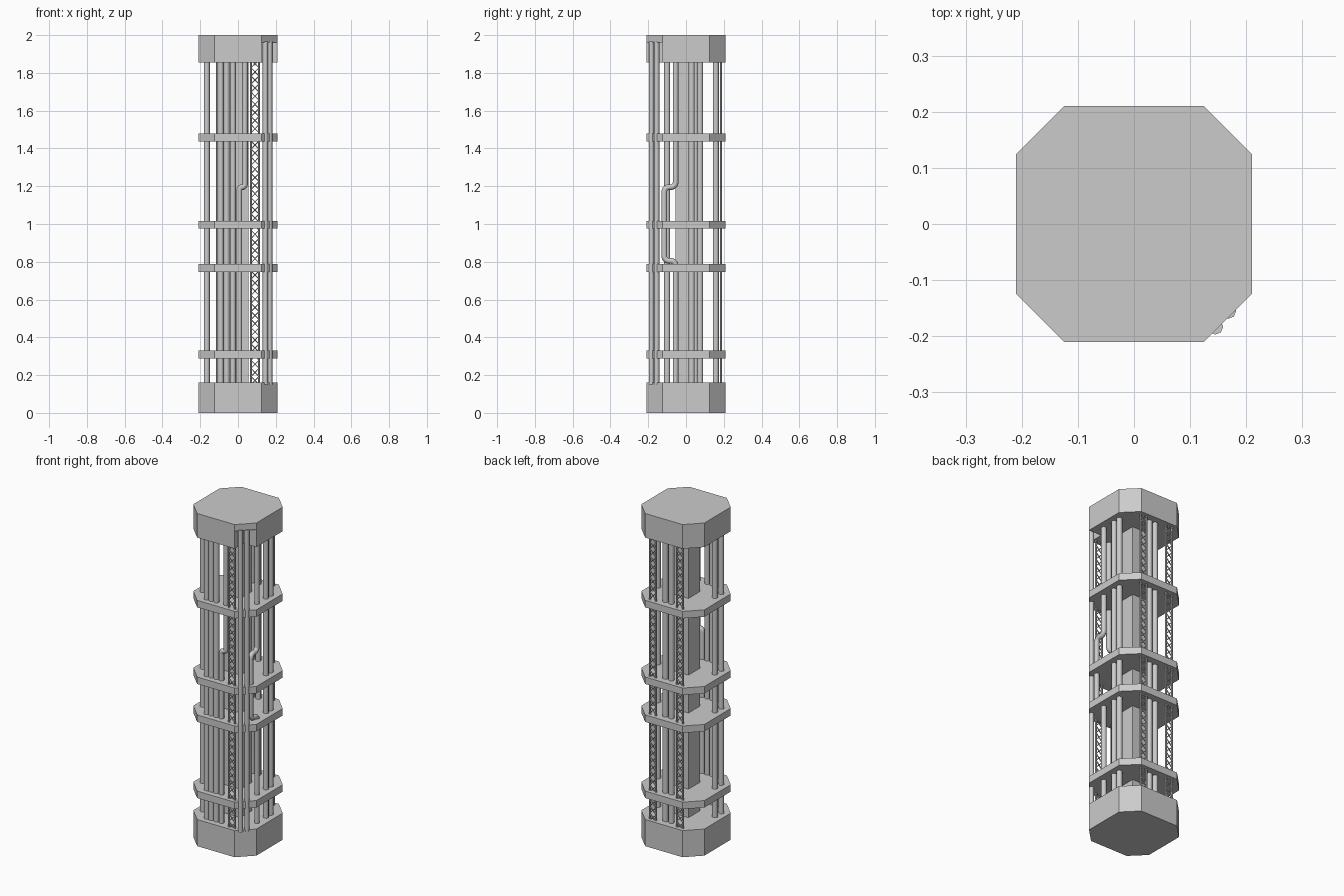
import bpy, bmesh, math
from mathutils import Vector

if "Cube" in bpy.data.objects:
    bpy.data.objects.remove(bpy.data.objects["Cube"])

H, C = 0.21, 0.125   # half width of the plates, start of the corner chamfer


def prism(name, profile, z0, z1):
    bm = bmesh.new()
    face = bm.faces.new([bm.verts.new((x, y, z0)) for x, y in profile])
    new = bmesh.ops.extrude_face_region(bm, geom=[face])["geom"]
    bmesh.ops.translate(bm, vec=(0, 0, z1 - z0),
                        verts=[v for v in new if isinstance(v, bmesh.types.BMVert)])
    bmesh.ops.recalc_face_normals(bm, faces=bm.faces)
    me = bpy.data.meshes.new(name)
    bm.to_mesh(me)
    bm.free()
    ob = bpy.data.objects.new(name, me)
    bpy.context.collection.objects.link(ob)
    return ob


def tube(name, lines, radius, sides=1):
    """Round bar along one or more polylines, turned into a mesh."""
    cu = bpy.data.curves.new(name, 'CURVE')
    cu.dimensions = '3D'
    cu.bevel_depth = radius
    cu.bevel_resolution = sides
    cu.use_fill_caps = True
    for pts in lines:
        sp = cu.splines.new('POLY')
        sp.points.add(len(pts) - 1)
        for p, co in zip(sp.points, pts):
            p.co = (*co, 1)
    ob = bpy.data.objects.new(name, cu)
    bpy.context.collection.objects.link(ob)
    bpy.ops.object.select_all(action='DESELECT')
    ob.select_set(True)
    bpy.context.view_layer.objects.active = ob
    bpy.ops.object.convert(target='MESH')
    bpy.ops.object.shade_smooth_by_angle(angle=math.radians(50))
    return ob


def fillet(pts, r=0.025, n=5):
    """Round the inner corners of a path."""
    pts = [Vector(p) for p in pts]
    out = [pts[0]]
    for a, b, c in zip(pts, pts[1:], pts[2:]):
        p, q = b + (a - b).normalized() * r, b + (c - b).normalized() * r
        o = p + q - b
        for i in range(n + 1):
            t = i / n * math.pi / 2
            out.append(o + (p - o) * math.cos(t) + (q - o) * math.sin(t))
    return out + [pts[-1]]


octagon = [(-C, -H), (C, -H), (H, -C), (H, C), (C, H), (-C, H), (-H, C), (-H, -C)]
notched = octagon[:2] + [(C, -C)] + octagon[2:]

# end caps; the upper one is notched at the front right corner
prism("base_cap", octagon, 0, 0.16)
prism("top_cap_lower", notched, 1.855, 1.96)
prism("top_cap_upper", octagon, 1.96, 2.0)

# intermediate plates
for i, z in enumerate((0.31, 0.768, 0.996, 1.457)):
    prism(f"plate_{i + 1}", octagon, z - 0.021, z + 0.021)

# central square core
c = 0.055
prism("core", [(-c, -c), (c, -c), (c, c), (-c, c)], 0.15, 1.87)

# straight pipes
BOT, TOP = 0.15, 1.87
groups = {
    "front_pipe": [(-0.092, -0.165), (-0.06, -0.165), (-0.027, -0.165)],
    "left_pipe": [(-0.165, -0.1), (-0.165, -0.04)],
    "right_pipe": [(0.165, 0.03), (0.165, 0.075)],
    "back_pipe": [(-0.015, 0.158), (0.025, 0.158)],
}
for name, spots in groups.items():
    for i, (x, y) in enumerate(spots):
        tube(f"{name}_{i + 1}", [[(x, y, BOT), (x, y, TOP)]], 0.016, 2)

# corner pipes rising into the notch
for i, (x, y) in enumerate(((0.145, -0.183), (0.168, -0.155))):
    tube(f"corner_pipe_{i + 1}", [[(x, y, BOT), (x, y, 1.965)]], 0.014, 2)

# bent pipes
tube("front_bent_pipe", [fillet([(0.037, -0.165, TOP), (0.037, -0.165, 1.195),
                                 (0.007, -0.165, 1.195), (0.007, -0.165, BOT)], 0.015)], 0.015, 2)
tube("right_bent_pipe", [fillet([(0.165, -0.055, TOP), (0.165, -0.055, 1.195),
                                 (0.165, -0.115, 1.195), (0.165, -0.115, 0.805),
                                 (0.165, -0.055, 0.805), (0.165, -0.055, BOT)])], 0.015, 2)

# flat lattice trusses: two rails and a crossed web
for name, x, y in (("front_truss", 0.09, -0.185), ("back_right_truss", 0.09, 0.185),
                   ("back_left_truss", -0.09, 0.185)):
    w, n = 0.021, 40
    dz = (TOP - BOT) / n
    lines = [[(x + s * w, y, BOT), (x + s * w, y, TOP)] for s in (-1, 1)]
    tube(name + "_rails", lines, 0.006)
    web = [[(x + s * w * (-1) ** i, y, BOT + i * dz) for i in range(n + 1)] for s in (-1, 1)]
    tube(name + "_web", web, 0.004)
